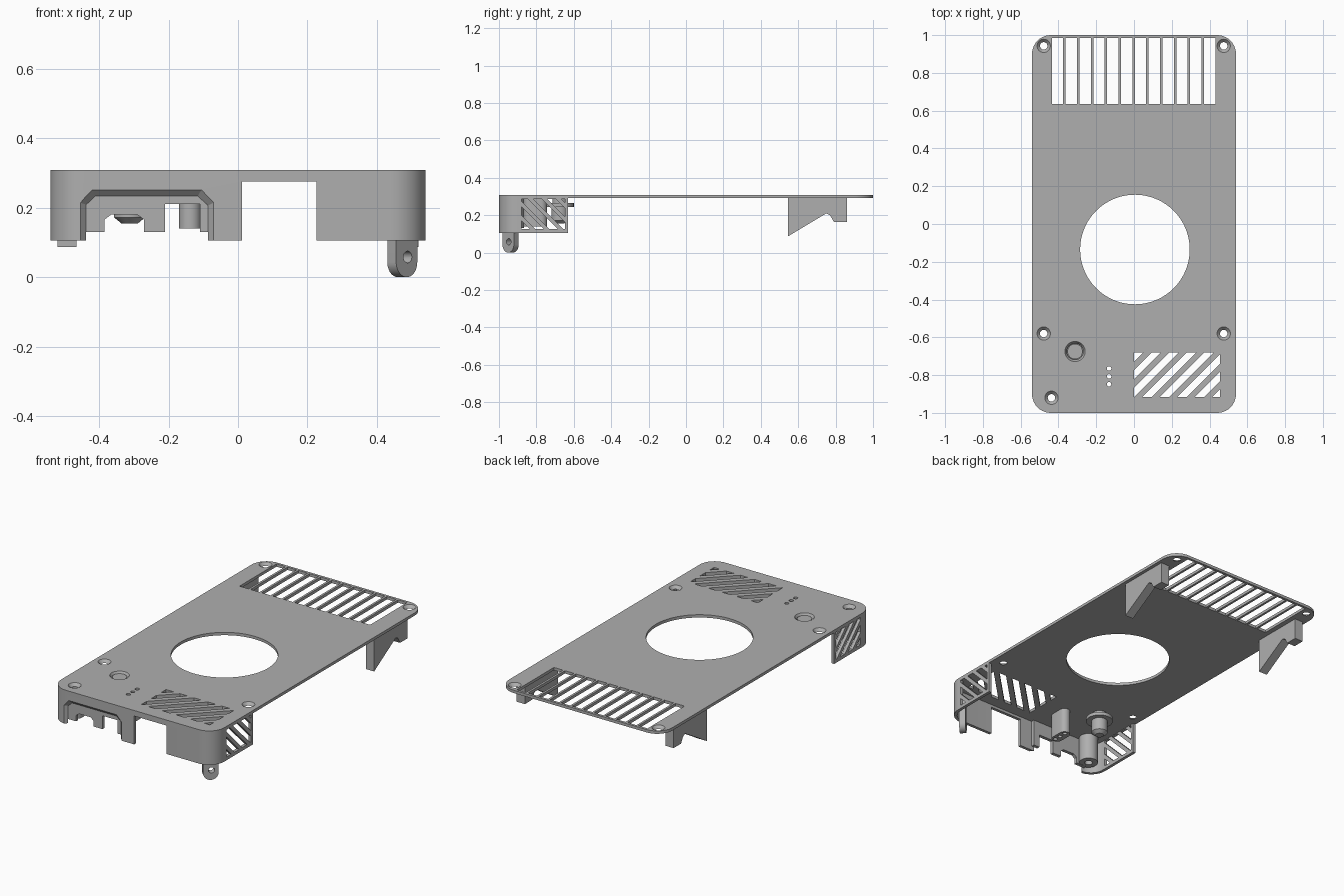
import bpy, bmesh, math
from mathutils import Matrix, Vector

if "Cube" in bpy.data.objects:
    bpy.data.objects.remove(bpy.data.objects["Cube"])

grey = bpy.data.materials.new("mid_grey")
grey.use_nodes = True
grey.diffuse_color = (0.43, 0.43, 0.43, 1)
grey.node_tree.nodes["Principled BSDF"].inputs["Base Color"].default_value = grey.diffuse_color

# Maps profile coordinates (a, b) plus extrusion depth c to space
XY = lambda a, b, c: Vector((a, b, c))
XZ = lambda a, b, c: Vector((a, c, b))
YZ = lambda a, b, c: Vector((c, a, b))


def loft(bm, pts_lo, pts_hi, place, lo, hi):
    v0 = [bm.verts.new(place(a, b, lo)) for a, b in pts_lo]
    v1 = [bm.verts.new(place(a, b, hi)) for a, b in pts_hi]
    bm.faces.new(v0)
    bm.faces.new(v1[::-1])
    n = len(v0)
    for i in range(n):
        j = (i + 1) % n
        bm.faces.new((v0[i], v1[i], v1[j], v0[j]))


def prism(bm, pts, place, lo, hi):
    loft(bm, pts, pts, place, lo, hi)


def cone(bm, x, y, z0, z1, r0, r1=None, seg=32):
    bmesh.ops.create_cone(bm, cap_ends=True, segments=seg, radius1=r0,
                          radius2=r0 if r1 is None else r1, depth=z1 - z0,
                          matrix=Matrix.Translation((x, y, (z0 + z1) / 2)))


def rect(a0, a1, b0, b1):
    return [(a0, b0), (a1, b0), (a1, b1), (a0, b1)]


def arc(cx, cy, r, start, end, steps=10):
    angles = [math.radians(start + (end - start) * i / steps) for i in range(steps + 1)]
    return [(cx + r * math.cos(t), cy + r * math.sin(t)) for t in angles]


def clip(pts, n, d):
    """Keep the part of a convex polygon where n.p <= d."""
    out = []
    for p, q in zip(pts, pts[1:] + pts[:1]):
        dp = n[0] * p[0] + n[1] * p[1] - d
        dq = n[0] * q[0] + n[1] * q[1] - d
        if dp <= 0:
            out.append(p)
        if dp * dq < 0:
            t = dp / (dp - dq)
            out.append((p[0] + t * (q[0] - p[0]), p[1] + t * (q[1] - p[1])))
    return out


def slots(bm, box, slope, pitch, width, place, lo, hi):
    """Diagonal slots trimmed to a box; slope is +1 for / and -1 for \\."""
    a0, a1, b0, b1 = box
    start = a0 - (b1 if slope > 0 else -b0)
    for i in range(12):
        d = start + i * pitch
        pts = clip(clip(rect(*box), (1, -slope), d + width), (-1, slope), -d)
        if len(pts) > 2:
            prism(bm, pts, place, lo, hi)


def to_object(name, bm):
    bmesh.ops.recalc_face_normals(bm, faces=bm.faces)
    mesh = bpy.data.meshes.new(name)
    bm.to_mesh(mesh)
    bm.free()
    obj = bpy.data.objects.new(name, mesh)
    bpy.context.collection.objects.link(obj)
    return obj


def finish(name, bm, cut=None):
    obj = to_object(name, bm)
    if cut:
        cutter = to_object(name + "_cutter", cut)
        cutter.hide_render = True
        mod = obj.modifiers.new("openings", 'BOOLEAN')
        mod.operation, mod.solver, mod.object = 'DIFFERENCE', 'EXACT', cutter
        dg = bpy.context.evaluated_depsgraph_get()
        mesh = bpy.data.meshes.new_from_object(obj.evaluated_get(dg))
        obj.modifiers.clear()
        obj.data = mesh
        bpy.data.objects.remove(cutter)
    obj.data.materials.clear()
    obj.data.materials.append(grey)
    bpy.ops.object.select_all(action='DESELECT')
    obj.select_set(True)
    bpy.context.view_layer.objects.active = obj
    bpy.ops.object.shade_smooth_by_angle(angle=math.radians(30))
    return obj


W, R, T = 0.54, 0.1, 0.018          # half width, corner radius, wall thickness
Z0, Z1, ZT = 0.105, 0.291, 0.308    # wall bottom, plate underside, plate top

# Top plate with its openings
bm, cut = bmesh.new(), bmesh.new()
cx, cy = W - R, 1 - R
prism(bm, arc(cx, cy, R, 0, 90) + arc(-cx, cy, R, 90, 180)
      + arc(-cx, -cy, R, 180, 270) + arc(cx, -cy, R, 270, 360), XY, Z1, ZT)
cone(cut, 0.005, -0.135, 0.25, 0.35, 0.29, seg=96)
for i in range(12):
    x = -0.435 + i * 0.0732
    prism(cut, rect(x, x + 0.06, 0.635, 0.985), XY, 0.25, 0.35)
slots(cut, (0, 0.455, -0.915, -0.68), 1, 0.093, 0.05, XY, 0.25, 0.35)
for x, y in [(-0.478, 0.943), (0.475, 0.943), (-0.478, -0.58), (0.475, -0.58), (-0.437, -0.92)]:
    cone(cut, x, y, Z1 - 0.004, ZT + 0.004, 0.016, 0.039)
cone(cut, -0.312, -0.675, Z1 - 0.004, ZT + 0.004, 0.041, 0.056)
for y in (-0.765, -0.807, -0.848):
    cone(cut, -0.132, y, 0.25, 0.35, 0.012, seg=16)
finish("top_plate", bm, cut)

# Skirt wall around the front end
bm, cut = bmesh.new(), bmesh.new()
outer = [(-W, -0.63)] + arc(-cx, -cy, R, 180, 270) + arc(cx, -cy, R, 270, 360) + [(W, -0.63)]
inner = ([(-W + T, -0.63)] + arc(-cx, -cy, R - T, 180, 270)
         + arc(cx, -cy, R - T, 270, 360) + [(W - T, -0.63)])
prism(bm, outer + inner[::-1], XY, Z0, Z1)
prism(cut, rect(0.012, 0.226, 0.05, 0.275), XZ, -1.05, -0.95)
recess_front = [(-0.455, 0.08), (-0.455, 0.215), (-0.42, 0.252),
                (-0.105, 0.252), (-0.07, 0.215), (-0.07, 0.08)]
recess_back = [(-0.435, 0.08), (-0.435, 0.208), (-0.41, 0.231),
               (-0.117, 0.231), (-0.088, 0.205), (-0.088, 0.08)]
loft(cut, recess_front, recess_back, XZ, -1.0005, -0.98)
for side in (-1, 1):
    slots(cut, (-0.88, -0.648, 0.125, 0.288), -1, 0.075, 0.045, YZ,
          side * W - 0.05, side * W + 0.05)
finish("front_skirt", bm, cut)

# Notched panel behind the recess
bm = bmesh.new()
prism(bm, [(-0.455, 0.13), (-0.385, 0.13), (-0.385, 0.165), (-0.365, 0.18), (-0.29, 0.18),
           (-0.27, 0.165), (-0.27, 0.13), (-0.21, 0.13), (-0.21, 0.21), (-0.11, 0.21),
           (-0.11, 0.13), (-0.07, 0.13), (-0.07, Z1), (-0.455, Z1)], XZ, -0.982, -0.962)
finish("recess_panel", bm)

# Corner hinge lug
bm, cut = bmesh.new(), bmesh.new()
turn = Matrix.Translation((0.473, -0.938, 0)) @ Matrix.Rotation(math.radians(45), 4, 'Z')
local = lambda a, b, c: turn @ Vector((a, c, b))
prism(bm, [(0.043, 0.2), (-0.043, 0.2)] + arc(0, 0.043, 0.043, 180, 360, 18),
      local, -0.018, 0.018)
prism(cut, arc(0.004, 0.058, 0.017, 0, 345, 23), local, -0.1, 0.1)
finish("hinge_lug", bm, cut)

# Rear brackets
for side, name in ((-1, "right_bracket"), (1, "left_bracket")):
    bm = bmesh.new()
    prism(bm, [(0.545, Z1), (0.545, 0.087), (0.75, 0.21), (0.77, 0.2), (0.79, 0.165),
               (0.86, 0.165), (0.86, Z1)], YZ, *sorted((side * 0.465, side * 0.52)))
    finish(name, bm)

# Round button with flange and tapered tip
bm = bmesh.new()
for z0, z1, r0, r1 in [(0.25, 0.299, 0.04, 0.04), (0.245, 0.265, 0.075, 0.075),
                       (0.172, 0.25, 0.045, 0.045), (0.155, 0.172, 0.024, 0.045)]:
    cone(bm, -0.312, -0.675, z0, z1, r0, r1)
finish("button", bm)

# Screw boss
bm, cut = bmesh.new(), bmesh.new()
cone(bm, -0.437, -0.92, 0.131, Z1, 0.053)
cone(cut, -0.437, -0.92, 0.1, 0.32, 0.022)
finish("screw_boss", bm, cut)

# Indicator light guide
bm, cut = bmesh.new(), bmesh.new()
prism(bm, arc(-0.138, -0.775, 0.032, 0, 180) + arc(-0.138, -0.838, 0.032, 180, 360),
      XY, 0.14, Z1)
for y in (-0.765, -0.807, -0.848):
    cone(cut, -0.132, y, 0.1, 0.32, 0.012, seg=16)
finish("light_guide", bm, cut)
